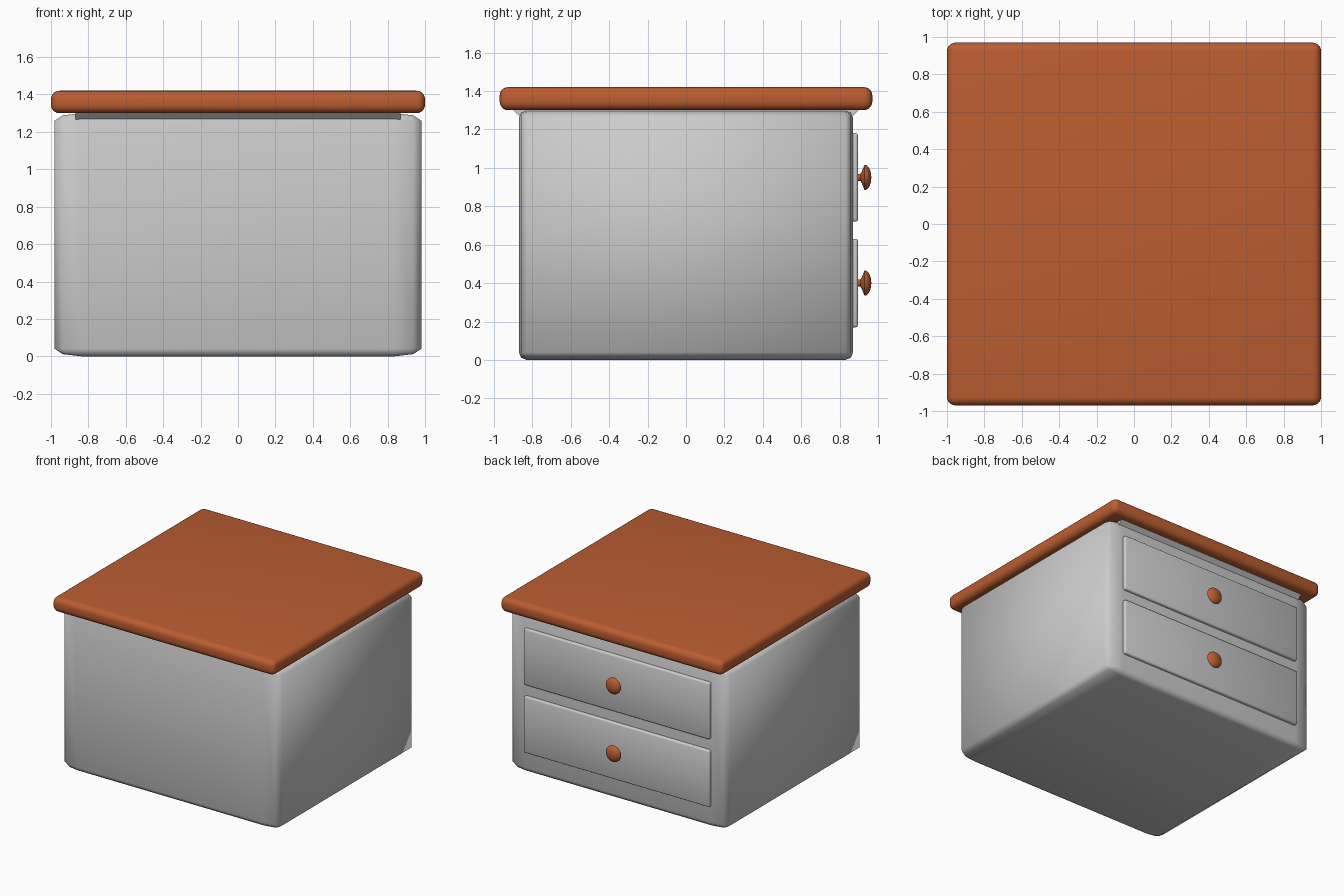
import bpy, bmesh, math
from mathutils import Matrix

if "Cube" in bpy.data.objects:
    bpy.data.objects.remove(bpy.data.objects["Cube"])

wood = bpy.data.materials.new("wood")
wood.diffuse_color = (0.5, 0.11, 0.03, 1)
wood.use_nodes = True
wood.node_tree.nodes["Principled BSDF"].inputs["Base Color"].default_value = wood.diffuse_color


def finish(bm, name, mat=None, angle=40):
    bmesh.ops.recalc_face_normals(bm, faces=bm.faces)
    me = bpy.data.meshes.new(name)
    bm.to_mesh(me)
    bm.free()
    ob = bpy.data.objects.new(name, me)
    bpy.context.collection.objects.link(ob)
    if mat:
        me.materials.append(mat)
    bpy.ops.object.select_all(action='DESELECT')
    ob.select_set(True)
    bpy.context.view_layer.objects.active = ob
    bpy.ops.object.shade_smooth_by_angle(angle=math.radians(angle))
    return ob


def rounded_box(name, size, centre, bevel, segments, mat=None, stretch=1.0):
    """Bevelled box; stretch widens the rounding along x only."""
    bm = bmesh.new()
    bmesh.ops.create_cube(bm, size=1)
    bmesh.ops.scale(bm, vec=(size[0] / stretch, size[1], size[2]), verts=bm.verts)
    bmesh.ops.bevel(bm, geom=bm.edges[:], offset=bevel, segments=segments,
                    profile=0.5, affect='EDGES')
    bmesh.ops.scale(bm, vec=(stretch, 1, 1), verts=bm.verts)
    bmesh.ops.translate(bm, vec=centre, verts=bm.verts)
    return finish(bm, name, mat, 60)


# Cabinet body, rounding wider along x
rounded_box("cabinet_body", (1.96, 1.74, 1.30), (0, 0, 0.65), 0.04, 2, stretch=3.6)

# Flared moulding below the top
bm = bmesh.new()
bmesh.ops.create_cube(bm, size=1)
for v in bm.verts:
    upper = v.co.z > 0
    v.co.x *= 1.74
    v.co.y *= 1.80 if upper else 1.72
    v.co.z = 1.302 if upper else 1.262
finish(bm, "top_moulding")

# Wooden top
rounded_box("table_top", (2.0, 1.94, 0.12), (0, 0, 1.36), 0.045, 5, wood)

# Knob half profile: (radius, distance from drawer front)
knob_profile = [(0, -0.01), (0.02, -0.01), (0.018, 0.012), (0.03, 0.02),
                (0.066, 0.034), (0.064, 0.044), (0.052, 0.057),
                (0.03, 0.066), (0, 0.07)]

# Drawers with knobs on the back (+y) side
for label, z in (("lower", 0.40), ("upper", 0.95)):
    rounded_box(label + "_drawer", (1.67, 0.05, 0.46), (0, 0.87, z), 0.012, 2)
    bm = bmesh.new()
    pts = [bm.verts.new((r, 0, h)) for r, h in knob_profile]
    edges = [bm.edges.new(pair) for pair in zip(pts, pts[1:])]
    bmesh.ops.spin(bm, geom=pts + edges, cent=(0, 0, 0), axis=(0, 0, 1),
                   angle=math.tau, steps=24)
    bmesh.ops.remove_doubles(bm, verts=bm.verts, dist=0.0005)
    bm.transform(Matrix.Translation((0, 0.895, z)) @ Matrix.Rotation(-math.pi / 2, 4, 'X'))
    finish(bm, label + "_knob", wood)
